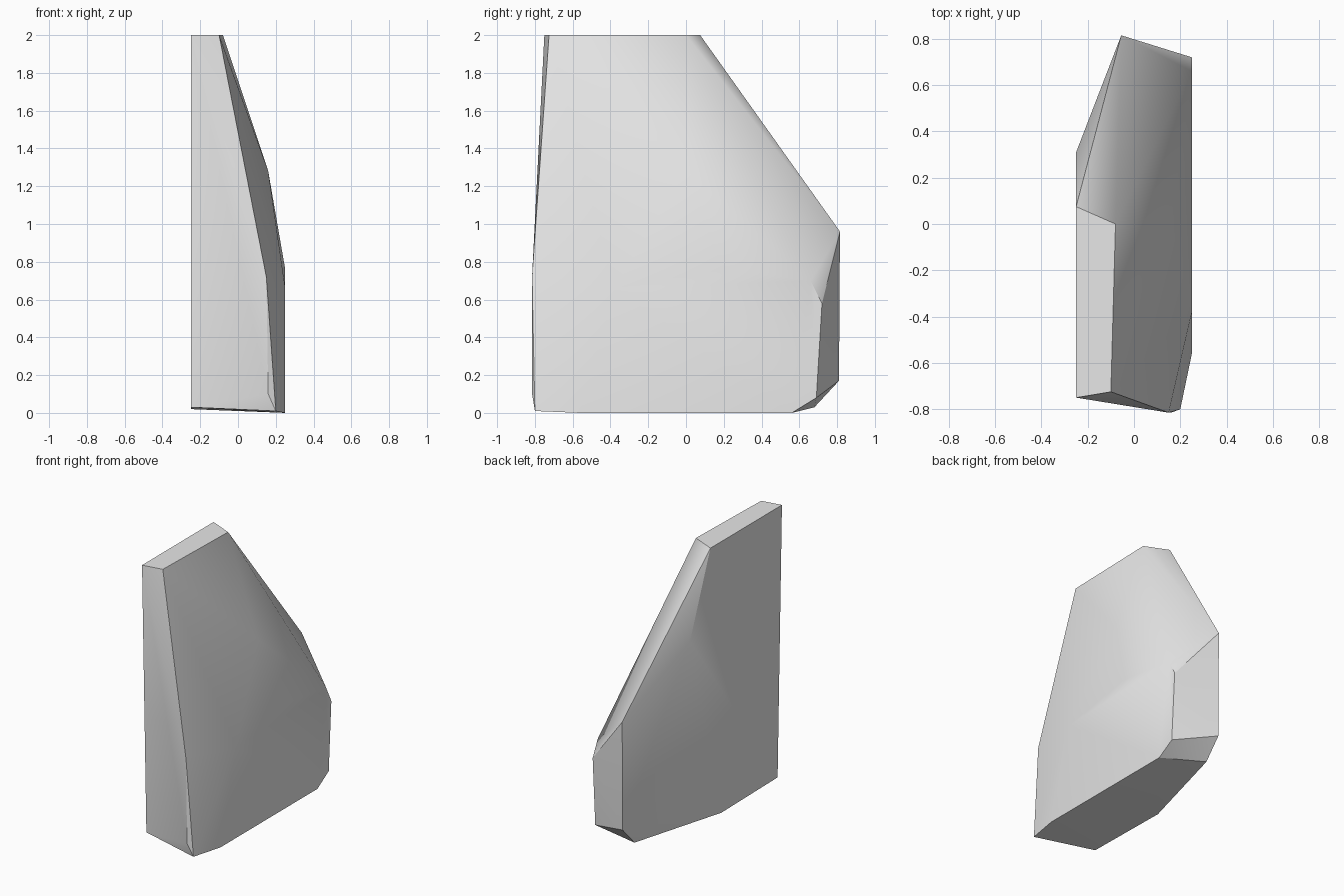
import bpy
import bmesh
import math

# Remove the default cube
cube = bpy.data.objects.get("Cube")
if cube:
    bpy.data.objects.remove(cube, do_unlink=True)

# Plain grey stone
stone = bpy.data.materials.new("light_grey")
stone.use_nodes = True
grey = (0.8, 0.8, 0.8, 1)
stone.diffuse_color = grey
stone.node_tree.nodes["Principled BSDF"].inputs["Base Color"].default_value = grey

# Corner groups of the faceted slab
top_cap = [(-.25, -.75, 2), (-.1, -.725, 2), (-.08, 0, 2), (-.25, .075, 2)]
front_edge = [(.15, -.815, .72), (.16, -.815, .1), (.2, -.8, .01), (-.25, -.7, .03)]
back_edge = [(-.055, .815, .96), (-.055, .81, .17), (-.06, .68, .03)]
flat_side = [(-.25, .31, 1.41), (-.25, -.05, .02)]
bulged_side = [(.16, 0, 1.28), (.25, -.38, .66), (.25, .2, .76), (.25, .66, .7),
               (.25, .72, .58), (.25, .69, .08), (.25, .56, 0), (.25, -.56, 0)]

# Wrap the corners in one convex shell and merge the coplanar triangles
bm = bmesh.new()
for corner in top_cap + front_edge + back_edge + flat_side + bulged_side:
    bm.verts.new(corner)
bmesh.ops.convex_hull(bm, input=bm.verts[:])
bmesh.ops.dissolve_limit(bm, angle_limit=math.radians(0.5),
                         verts=bm.verts[:], edges=bm.edges[:])
bmesh.ops.recalc_face_normals(bm, faces=bm.faces[:])

mesh = bpy.data.meshes.new("stone_slab")
bm.to_mesh(mesh)
bm.free()
mesh.materials.append(stone)
slab = bpy.data.objects.new("stone_slab", mesh)
bpy.context.collection.objects.link(slab)

# Soft shading on shallow bends, crisp main edges
bpy.ops.object.select_all(action="DESELECT")
slab.select_set(True)
bpy.context.view_layer.objects.active = slab
bpy.ops.object.shade_smooth_by_angle(angle=math.radians(30))
